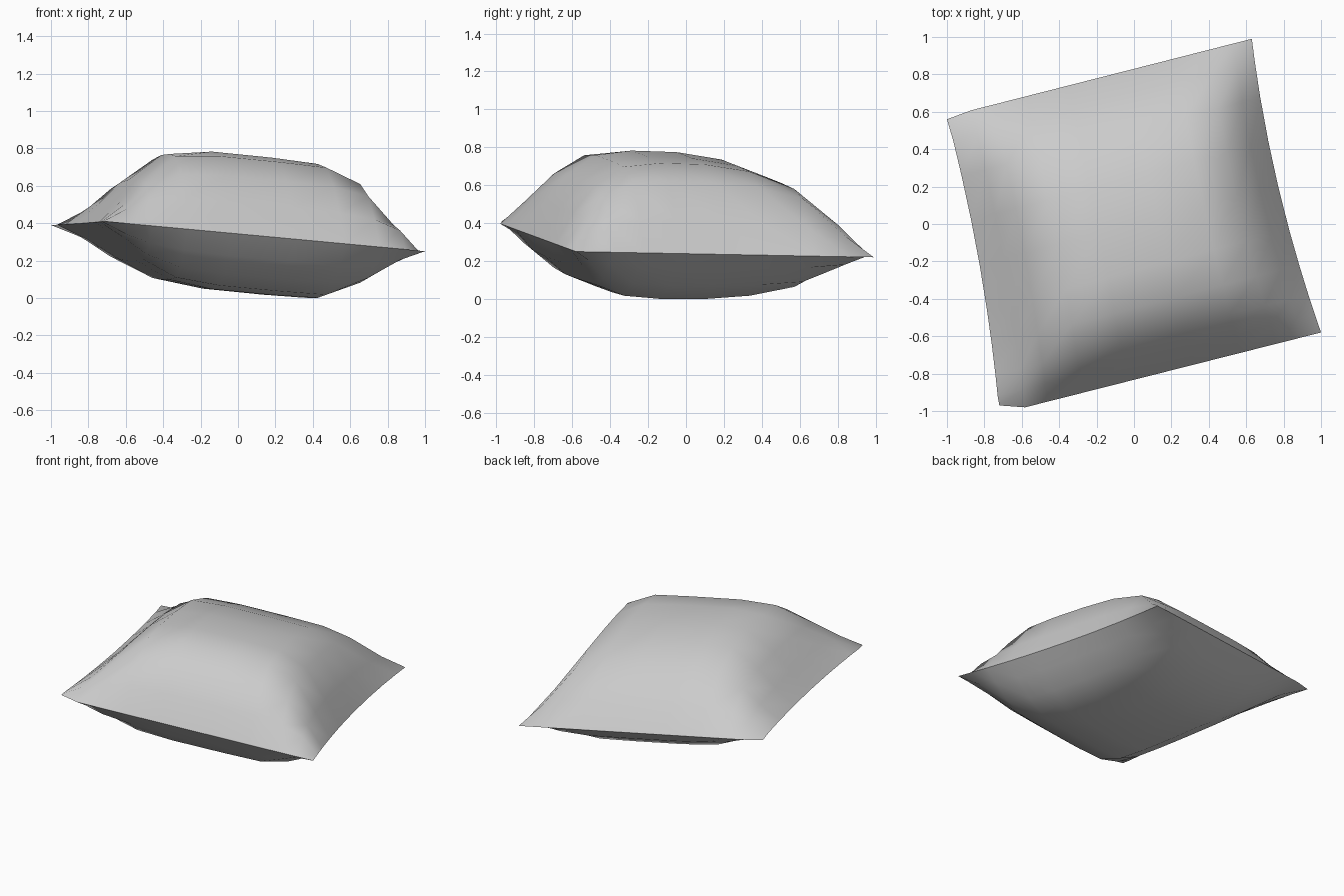
import bpy, bmesh
from mathutils import Vector

if "Cube" in bpy.data.objects:
    bpy.data.objects.remove(bpy.data.objects["Cube"])

# Seam corners: front left, front right, back left, back right
FL, FR = Vector((-0.72, -1.015, 0.41)), Vector((1.0, -0.58, 0.25))
BL, BR = Vector((-1.0, 0.575, 0.39)), Vector((0.63, 0.99, 0.22))

# Grid positions and puffiness profiles across (U) and along (V) the cushion
U = [0, 0.08, 0.15, 0.26, 0.4, 0.6, 0.75, 0.86, 0.94, 1]
V = [0, 0.06, 0.13, 0.23, 0.35, 0.5, 0.65, 0.8, 0.92, 1]
TOP_U = [0, 0.29, 0.58, 0.92, 1.0, 1.0, 0.98, 0.80, 0.37, 0]
TOP_V = [0, 0.38, 0.70, 0.94, 1.0, 0.99, 0.91, 0.71, 0.36, 0]
LOW_U = [0, 0.30, 0.60, 0.90, 1.0, 1.0, 0.97, 0.66, 0.29, 0]
LOW_V = [0, 0.40, 0.73, 0.94, 1.0, 0.98, 0.90, 0.72, 0.34, 0]
FULL = 0.4               # how far the corners fill out


def seam_sheet(u, v):
    p = FL.lerp(FR, u).lerp(BL.lerp(BR, u), v)
    bow = 4 * v * (1 - v)
    p.x += bow * (0.035 * (1 - u) - 0.045 * u)
    if u == 0 and v == 0:
        p.y = -0.97          # blunted corner
    if u == 0 and v == 1:
        p.y = 0.56
    return p


bm = bmesh.new()
n, m = len(U), len(V)


def add_side(pu, pv, height, rim=None):
    grid = {}
    for i, u in enumerate(U):
        for j, v in enumerate(V):
            edge = i in (0, n - 1) or j in (0, m - 1)
            if edge and rim:
                grid[i, j] = rim[i, j]
            else:
                p = seam_sheet(u, v)
                a, b = pu[i], pv[j]
                p.z += height * (a * b * (1 - FULL) + min(a, b) * FULL)
                grid[i, j] = bm.verts.new(p)
    for i in range(n - 1):
        for j in range(m - 1):
            q = [grid[i, j], grid[i + 1, j], grid[i + 1, j + 1], grid[i, j + 1]]
            bm.faces.new(q if height > 0 else q[::-1])
    return grid


# Upper and lower panels share the seam
upper = add_side(TOP_U, TOP_V, 0.445)
add_side(LOW_U, LOW_V, -0.295, upper)

# Rest on the ground
low = min(v.co.z for v in bm.verts)
for v in bm.verts:
    if v.co.z < 0.2:
        v.co.z -= low * (0.2 - v.co.z) / (0.2 - low)

# Smooth panels with a crisp seam
bm.normal_update()
for f in bm.faces:
    f.smooth = True
rim = {upper[k] for k in upper if k[0] in (0, n - 1) or k[1] in (0, m - 1)}
for e in bm.edges:
    a, b = e.link_faces
    if e.verts[0] in rim and e.verts[1] in rim and a.normal.z * b.normal.z < 0:
        e.smooth = False

mesh = bpy.data.meshes.new("cushion")
bm.to_mesh(mesh)
bm.free()
cushion = bpy.data.objects.new("cushion", mesh)
bpy.context.collection.objects.link(cushion)
